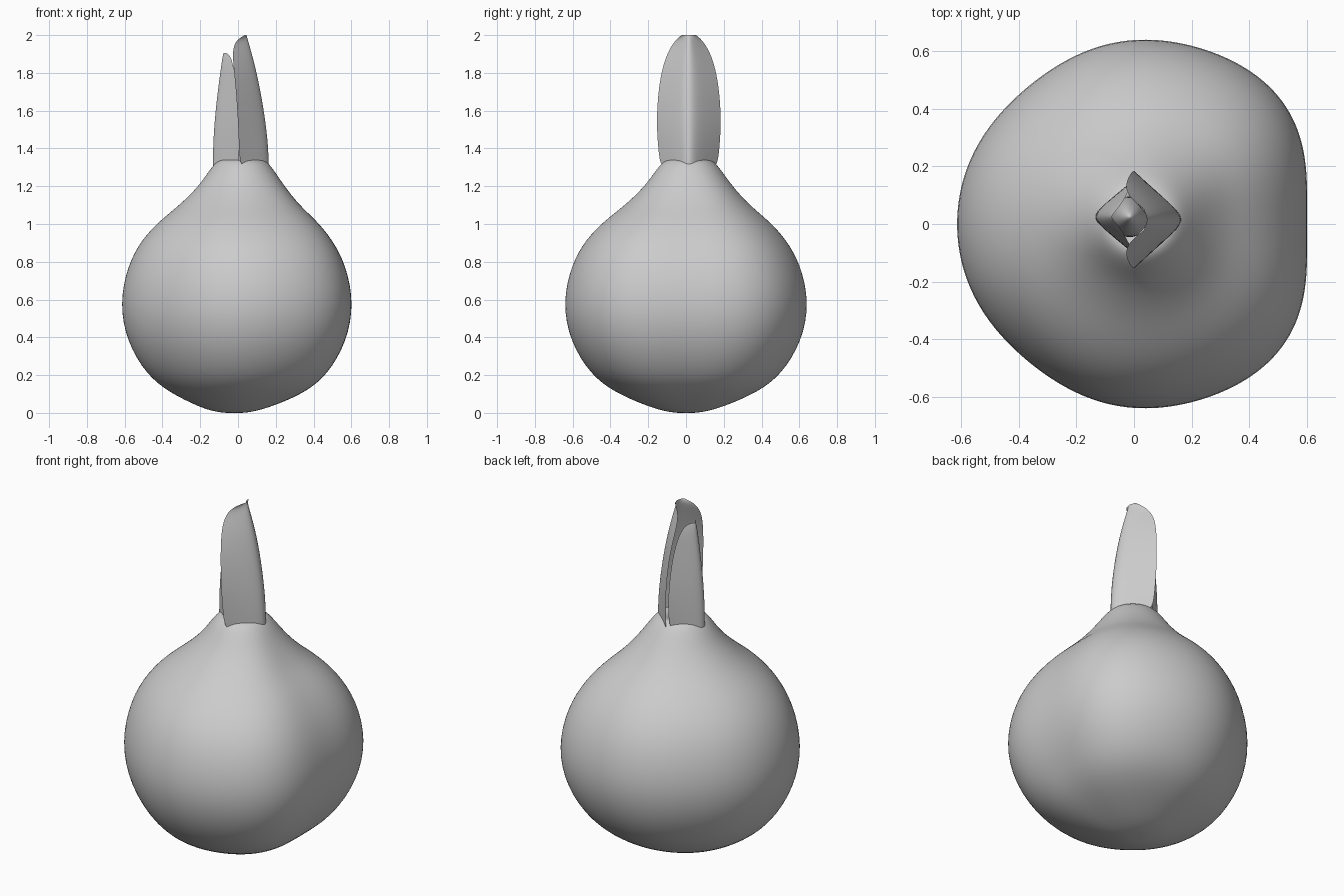
import bpy, math
from math import cos, sin, pi

cube = bpy.data.objects.get("Cube")
if cube:
    bpy.data.objects.remove(cube)

grey = bpy.data.materials.new("plain grey")
grey.use_nodes = True
grey.diffuse_color = (0.6, 0.6, 0.6, 1)
grey.node_tree.nodes["Principled BSDF"].inputs["Base Color"].default_value = (0.6, 0.6, 0.6, 1)


def build(name, rows, closed):
    """Skin rows of points into a smooth surface; closed rows also get end caps."""
    n = len(rows[0])
    verts = [p for row in rows for p in row]
    faces = []
    for i in range(len(rows) - 1):
        for j in range(n if closed else n - 1):
            k = (j + 1) % n
            faces.append((i * n + j, i * n + k, (i + 1) * n + k, (i + 1) * n + j))
    if closed:
        for start, flip in ((0, True), ((len(rows) - 1) * n, False)):
            ring = rows[start // n]
            verts.append(tuple(sum(p[a] for p in ring) / n for a in range(3)))
            for j in range(n):
                a, b = start + j, start + (j + 1) % n
                faces.append((b, a, len(verts) - 1) if flip else (a, b, len(verts) - 1))
    mesh = bpy.data.meshes.new(name)
    mesh.from_pydata(verts, [], faces)
    mesh.materials.append(grey)
    mesh.shade_smooth()
    obj = bpy.data.objects.new(name, mesh)
    bpy.context.collection.objects.link(obj)
    sub = obj.modifiers.new("smooth", 'SUBSURF')
    sub.levels = sub.render_levels = 2
    return obj


# Lobed outline: radii every 30 degrees, mirrored in y, joined by a cosine series
LOBES = [0.61, 0.668, 0.672, 0.65, 0.617, 0.617, 0.625]


def series(k):
    total = sum(r * cos(k * j * pi / 6) * (0.5 if j in (0, 6) else 1) for j, r in enumerate(LOBES))
    return total / 3 * (0.5 if k in (0, 6) else 1)


COEFFS = [series(k) for k in range(7)]


def outline(t):
    return sum(c * cos(k * t) for k, c in enumerate(COEFFS)) / 0.625


# Bulb: height, radius, strength of the lobes, sideways shift
PROFILE = [(0.0, 0.06, 0, -0.02), (0.015, 0.14, 0.3, -0.02), (0.05, 0.235, 0.6, -0.01),
           (0.11, 0.365, 0.9, 0), (0.2, 0.485, 1, 0), (0.38, 0.592, 1, 0), (0.58, 0.628, 1, 0),
           (0.78, 0.587, 1, 0), (0.92, 0.51, 1, 0), (1.02, 0.417, 0.9, 0.005),
           (1.1, 0.32, 0.7, 0.01), (1.2, 0.228, 0.4, 0.02), (1.29, 0.168, 0.2, 0.02),
           (1.335, 0.13, 0, 0.02), (1.345, 0.095, 0, 0.02), (1.31, 0.05, 0, 0.02)]
rings = []
for z, r, k, dx in PROFILE:
    ring = []
    for j in range(48):
        t = 2 * pi * j / 48
        rad = r * (1 + k * (outline(t) - 1))
        ring.append((dx + rad * cos(t), max(dx, 0) * 0.7 + rad * sin(t), z))
    rings.append(ring)
build("bulb", rings, True)


# Leaves: each row is height, half width, x of the spine, x of the side edges
def leaf(name, rows, cy):
    grid = []
    for z, w, spine, edge in rows:
        row = []
        for j in range(13):
            u = j / 6 - 1
            f = (math.sqrt(u * u + 0.04) - 0.2) / 0.82
            row.append((spine + (edge - spine) * f, cy + w * u, z))
        grid.append(row)
    build(name, grid, False)


leaf("outer_leaf", [(1.31, 0.152, 0.167, 0.01), (1.42, 0.164, 0.163, 0.005),
                    (1.55, 0.171, 0.148, 0), (1.7, 0.162, 0.123, -0.01),
                    (1.82, 0.142, 0.097, -0.022), (1.91, 0.112, 0.073, -0.03),
                    (1.97, 0.074, 0.055, -0.015), (2.0, 0.04, 0.045, 0.035)], 0.015)
leaf("inner_leaf", [(1.31, 0.125, -0.137, 0.005), (1.45, 0.135, -0.134, 0.005),
                    (1.6, 0.128, -0.122, 0), (1.75, 0.105, -0.103, -0.01),
                    (1.84, 0.08, -0.09, -0.025), (1.89, 0.05, -0.082, -0.04),
                    (1.905, 0.025, -0.077, -0.06)], 0.025)

# Pointed shoot between the leaves
SHOOT = [(1.3, 0.075), (1.5, 0.072), (1.65, 0.06), (1.76, 0.04), (1.82, 0.018), (1.835, 0.004)]
build("shoot", [[(-0.015 + r * cos(j * pi / 8), 0.025 + r * sin(j * pi / 8), z)
                 for j in range(16)] for z, r in SHOOT], True)
